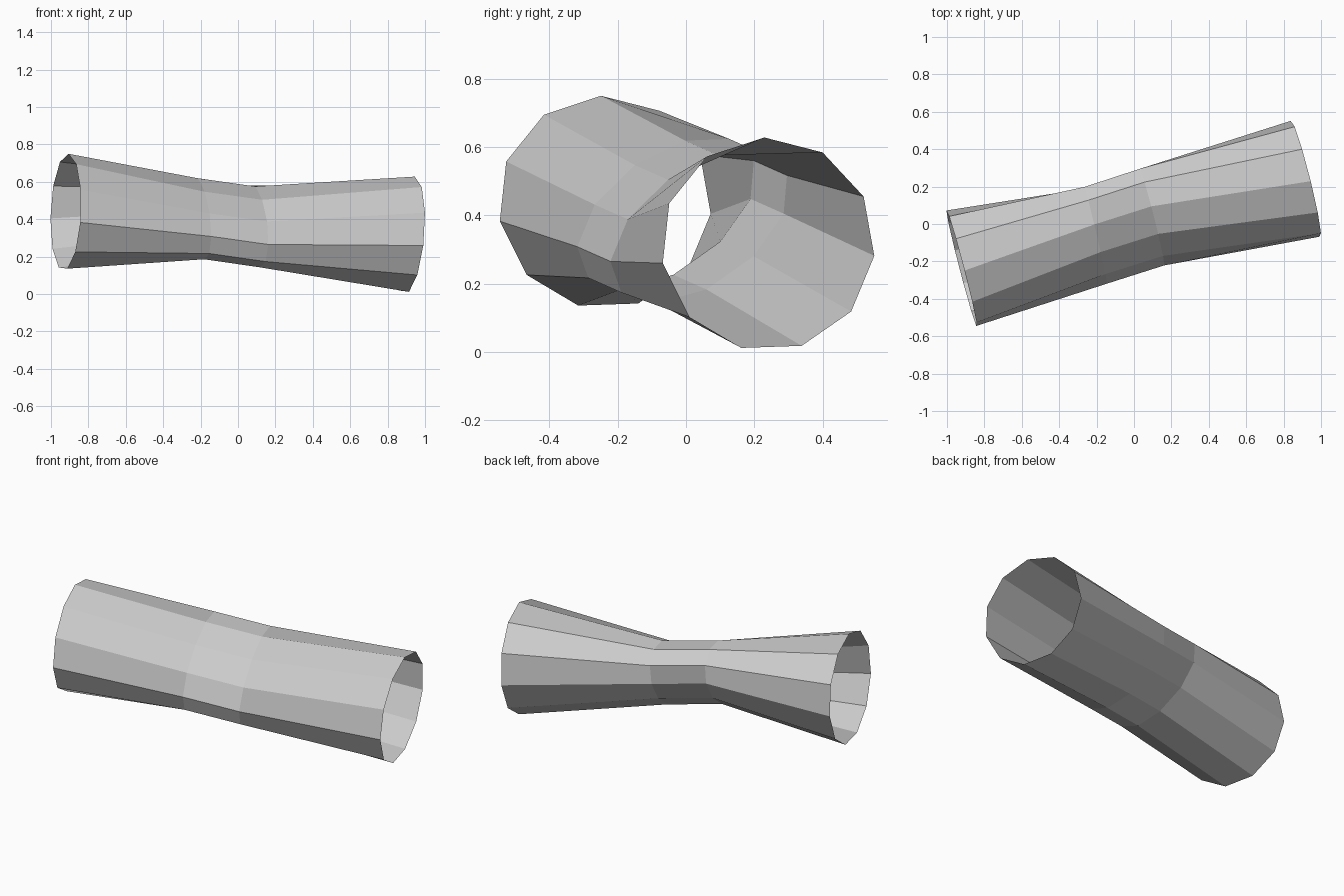
import bpy, bmesh
from math import sin, cos, radians, tau

if "Cube" in bpy.data.objects:
    bpy.data.objects.remove(bpy.data.objects["Cube"])

SIDES = 11
START = radians(92)

# Each ring: centre, long radius, short radius, lean of the plane (dx/dy, dx/dz)
RINGS = [
    ((-0.921, -0.238, 0.438), 0.312, 0.312, (-0.26, 0.039)),
    ((-0.205, -0.057, 0.408), 0.300, 0.167, (-0.25, 0.03)),
    ((0.095, 0.040, 0.365), 0.300, 0.167, (-0.28, 0.06)),
    ((0.918, 0.240, 0.315), 0.313, 0.313, (-0.25, 0.077)),
]
TILT = radians(36)  # direction in which the waist stays wide


def ring_points(centre, long_r, short_r, lean):
    """Circle squashed across the tilted axis, lying in a leaning plane."""
    cx, cy, cz = centre
    for k in range(SIDES):
        t = START - k * tau / SIDES - TILT
        u, v = long_r * cos(t), short_r * sin(t)
        y = u * cos(TILT) - v * sin(TILT)
        z = u * sin(TILT) + v * cos(TILT)
        yield (cx + lean[0] * y + lean[1] * z, cy + y, cz + z)


# Pinched open tube: loft between the rings
bm = bmesh.new()
loops = [[bm.verts.new(p) for p in ring_points(*r)] for r in RINGS]
for a, b in zip(loops, loops[1:]):
    for k in range(SIDES):
        n = (k + 1) % SIDES
        bm.faces.new((a[k], a[n], b[n], b[k]))
bmesh.ops.recalc_face_normals(bm, faces=bm.faces)
# Make sure the faces point away from the tube axis
f = bm.faces[:][0] if bm.faces else None
bm.normal_update()
if sum(f.normal.dot(f.calc_center_median() - sum((v.co for v in loops[0]), loops[0][0].co * 0) / SIDES)
       for f in list(bm.faces)[:SIDES]) < 0:
    bmesh.ops.reverse_faces(bm, faces=bm.faces)

mesh = bpy.data.meshes.new("pinched_tube")
bm.to_mesh(mesh)
bm.free()
tube = bpy.data.objects.new("pinched_tube", mesh)
bpy.context.collection.objects.link(tube)
